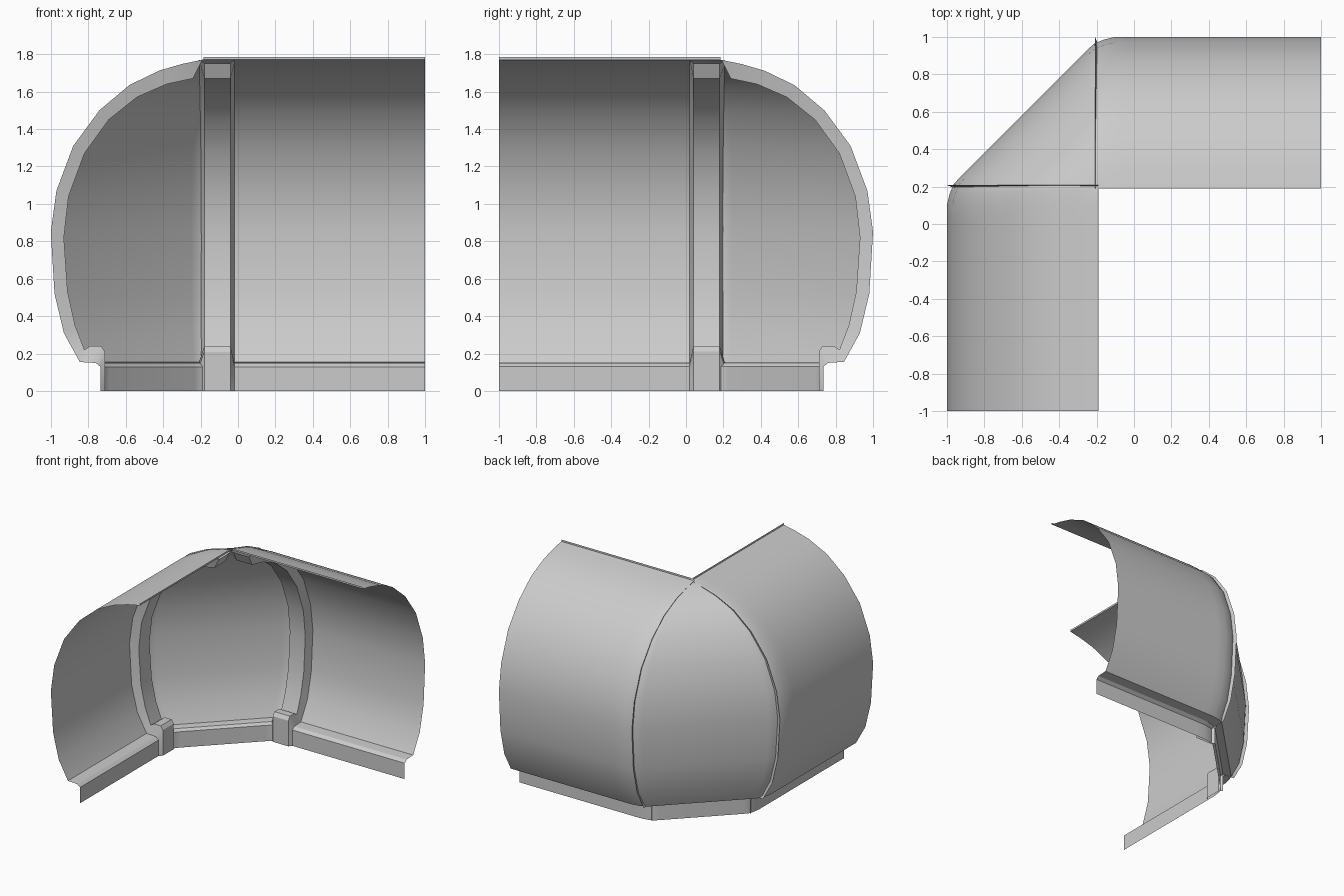
import bpy, bmesh, math

if "Cube" in bpy.data.objects:
    bpy.data.objects.remove(bpy.data.objects["Cube"])

# Cross-section as (distance from inner corner axis, height)
OUTER = [(.19, 1.77), (.30, 1.747), (.42, 1.712), (.58, 1.635), (.74, 1.5),
         (.88, 1.31), (.97, 1.07), (1, .85), (.98, .52), (.93, .31),
         (.845, .155), (.80, .153), (.76, .15), (.735, .13), (.735, 0)]
INNER = [(.20, 1.75), (.24, 1.67), (.38, 1.64), (.54, 1.57), (.69, 1.45),
         (.82, 1.27), (.905, 1.04), (.93, .82), (.91, .53), (.87, .35),
         (.82, .22), (.79, .24), (.73, .24), (.71, .21), (.71, 0)]


def mirror(p):
    """Reflect a point across the diagonal that joins the two legs."""
    return (-p[1], -p[0], p[2])


def sheet(name, rows, inward=False):
    """Skin a grid of point rows into a smooth-shaded surface."""
    bm = bmesh.new()
    grid = [[bm.verts.new(p) for p in row] for row in rows]
    for a, b in zip(grid, grid[1:]):
        for j in range(len(a) - 1):
            quad = (a[j], a[j + 1], b[j + 1], b[j])
            bm.faces.new(quad[::-1] if inward else quad)
    bmesh.ops.remove_doubles(bm, verts=bm.verts, dist=1e-4)
    me = bpy.data.meshes.new(name)
    bm.to_mesh(me)
    bm.free()
    ob = bpy.data.objects.new(name, me)
    bpy.context.collection.objects.link(ob)
    bpy.ops.object.select_all(action='DESELECT')
    ob.select_set(True)
    bpy.context.view_layer.objects.active = ob
    bpy.ops.object.shade_smooth_by_angle(angle=math.radians(32))
    return ob


def flat_row(x, profile):
    return [(x, d, z) for d, z in profile]


def bend_row(a, b):
    """Row near the corner that pinches to a single point at the top."""
    row = []
    for d, z in OUTER:
        f = (d - .19) / .81
        row.append((-.19 + a * f, d - b * f, z))
    return row


# Curved wall: straight leg, rounded bend, diagonal panel, mirrored leg
half = [flat_row(1, OUTER), flat_row(-.02, OUTER), flat_row(-.10, OUTER),
        bend_row(.03, .015), bend_row(-.02, .035), bend_row(-.06, .07)]
other = [[mirror(p) for p in row] for row in reversed(half)]
sheet("curved_wall", half + other)

# Ribs: open channels on the inside, at both ends of the diagonal panel
rib = [flat_row(-.02, OUTER), flat_row(-.04, INNER),
       flat_row(-.18, INNER), flat_row(-.208, OUTER)]
# Thin lips along the top edge of each leg
lip = [[(x, .19, 1.785), (x, .19, 1.77)] for x in (1, -.185)]
for side, fn in (("right", lambda p: p), ("left", mirror)):
    flipped = side == "right"
    sheet(side + "_rib", [[fn(p) for p in r] for r in rib], flipped)
    sheet(side + "_top_lip", [[fn(p) for p in r] for r in lip], flipped)
